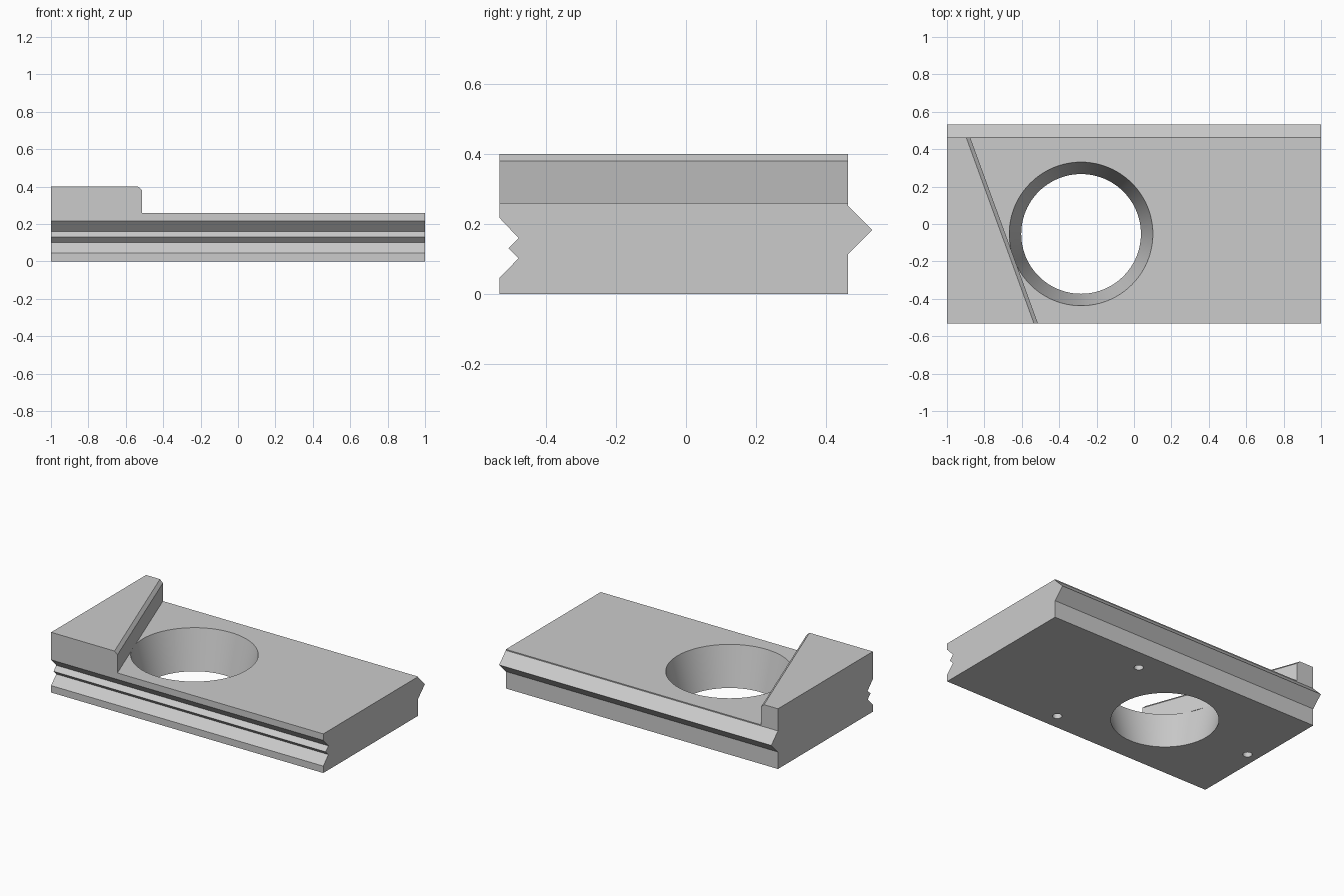
import bpy
import bmesh
import math

cube = bpy.data.objects.get("Cube")
if cube:
    bpy.data.objects.remove(cube, do_unlink=True)

# Single grey material
grey = bpy.data.materials.new("plain grey")
grey.use_nodes = True
colour = (0.6, 0.6, 0.6, 1)
grey.diffuse_color = colour
grey.node_tree.nodes["Principled BSDF"].inputs["Base Color"].default_value = colour


def finish(name, bm):
    bmesh.ops.recalc_face_normals(bm, faces=bm.faces)
    mesh = bpy.data.meshes.new(name)
    bm.to_mesh(mesh)
    bm.free()
    mesh.materials.append(grey)
    obj = bpy.data.objects.new(name, mesh)
    bpy.context.collection.objects.link(obj)
    return obj


def prism(name, points, offset, chamfer=None):
    """Extrude a closed outline; optionally chamfer the edges picked by a rule."""
    bm = bmesh.new()
    face = bm.faces.new([bm.verts.new(p) for p in points])
    new = bmesh.ops.extrude_face_region(bm, geom=[face], use_keep_orig=True)["geom"]
    bmesh.ops.translate(bm, verts=[v for v in new if isinstance(v, bmesh.types.BMVert)], vec=offset)
    if chamfer:
        edges = [e for e in bm.edges if chamfer(e)]
        bmesh.ops.bevel(bm, geom=edges, offset=0.02, segments=1, affect='EDGES')
    return finish(name, bm)


def cutter(name, x, y, z0, z1, r0, r1, sides):
    bm = bmesh.new()
    bmesh.ops.create_cone(bm, cap_ends=True, segments=sides, radius1=r0, radius2=r1, depth=z1 - z0)
    bmesh.ops.translate(bm, verts=bm.verts, vec=(x, y, (z0 + z1) / 2))
    obj = finish(name, bm)
    obj.hide_render = True
    return obj


# Slab with a tongue along the back and a toothed groove along the front
FRONT, BACK, TOP = -0.533, 0.463, 0.26
section = [(FRONT, 0), (BACK, 0), (BACK, 0.113), (0.533, 0.183), (BACK, 0.253), (BACK, TOP),
           (FRONT, TOP), (FRONT, 0.217), (-0.479, 0.16), (-0.508, 0.131), (-0.479, 0.102),
           (FRONT, 0.046)]
slab = prism("base_slab", [(-1, y, z) for y, z in section], (2, 0, 0))

# Tapered through hole and three shallow pockets underneath, spaced around it
HX, HY = -0.283, -0.053
slope = (0.384 - 0.32) / TOP
cutters = [cutter("hole_cutter", HX, HY, -0.1, TOP + 0.1,
                  0.32 - 0.1 * slope, 0.384 + 0.1 * slope, 96)]
for i, deg in enumerate((36, 180, 324)):
    a = math.radians(deg)
    cutters.append(cutter(f"pocket_cutter_{i + 1}", HX + 0.64 * math.cos(a),
                          HY + 0.64 * math.sin(a), -0.1, 0.12, 0.028, 0.028, 32))

bpy.context.view_layer.objects.active = slab
for c in cutters:
    mod = slab.modifiers.new(c.name, 'BOOLEAN')
    mod.operation = 'DIFFERENCE'
    mod.solver = 'EXACT'
    mod.object = c
    bpy.ops.object.modifier_apply(modifier=mod.name)
    bpy.data.objects.remove(c, do_unlink=True)

bpy.ops.object.select_all(action='DESELECT')
slab.select_set(True)
bpy.ops.object.shade_smooth_by_angle(angle=math.radians(30))


# Raised slanted stop block with its upper slanted edge chamfered
def slanted_top(e):
    a, b = (v.co for v in e.verts)
    return min(a.z, b.z) > 0.39 and abs(a.x - b.x) > 0.1 and abs(a.y - b.y) > 0.1


outline = [(-1, FRONT), (-0.513, FRONT), (-0.876, BACK), (-1, BACK)]
prism("stop_block", [(x, y, TOP) for x, y in outline], (0, 0, 0.4 - TOP), slanted_top)
